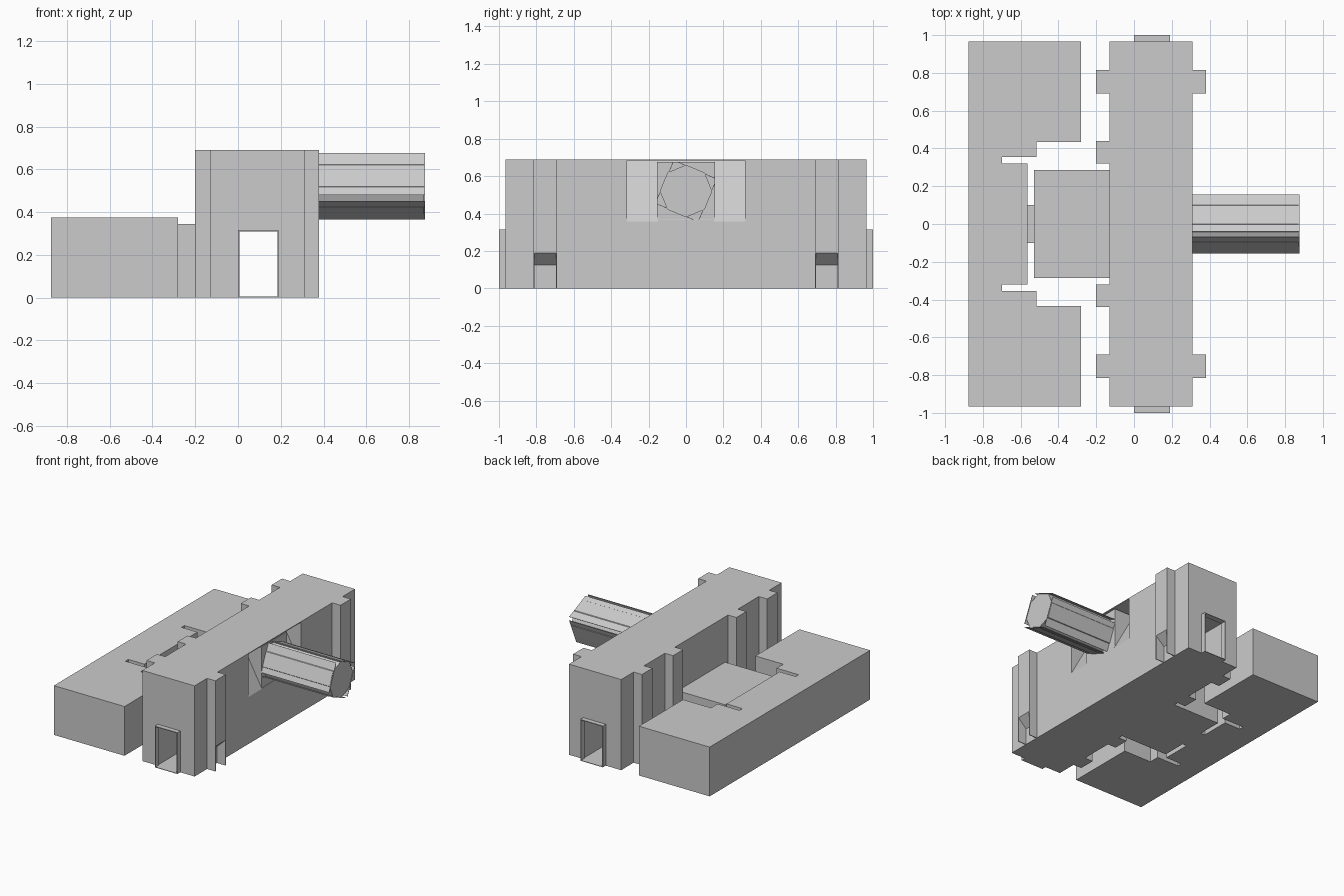
import bpy, bmesh, math
from mathutils import Vector

default = bpy.data.objects.get("Cube")
if default:
    bpy.data.objects.remove(default, do_unlink=True)

gray = bpy.data.materials.new("plain_gray")
gray.use_nodes = True
GRAY = (0.6, 0.6, 0.6, 1)
gray.diffuse_color = GRAY
gray.node_tree.nodes["Principled BSDF"].inputs["Base Color"].default_value = GRAY


def prism(name, profile, place, low, high):
    """Extrude a 2D profile; place(u, v, w) gives the 3D point."""
    bm = bmesh.new()
    base = [bm.verts.new(place(u, v, low)) for u, v in profile]
    face = bm.faces.new(base)
    ext = bmesh.ops.extrude_face_region(bm, geom=[face])
    shift = Vector(place(0, 0, high)) - Vector(place(0, 0, low))
    verts = [g for g in ext["geom"] if isinstance(g, bmesh.types.BMVert)]
    bmesh.ops.translate(bm, verts=verts, vec=shift)
    bmesh.ops.recalc_face_normals(bm, faces=bm.faces)
    mesh = bpy.data.meshes.new(name)
    bm.to_mesh(mesh)
    bm.free()
    mesh.materials.append(gray)
    obj = bpy.data.objects.new(name, mesh)
    bpy.context.collection.objects.link(obj)
    return obj


def along_x(u, v, w): return (w, u, v)
def along_y(u, v, w): return (u, w, v)
def along_z(u, v, w): return (u, v, w)


def box(name, x0, x1, y0, y1, z0, z1):
    return prism(name, [(x0, y0), (x1, y0), (x1, y1), (x0, y1)], along_z, z0, z1)


def cut(obj, cutter):
    mod = obj.modifiers.new("cut", "BOOLEAN")
    mod.operation = "DIFFERENCE"
    mod.solver = "EXACT"
    mod.object = cutter
    cutter.hide_render = True
    cutter.hide_viewport = True
    cutter.display_type = "WIRE"


# Long hall with a tunnel through its length and a sloped alcove
hall = box("hall", -0.13, 0.31, -0.965, 0.965, 0, 0.69)
cut(hall, box("tunnel_cutter", 0, 0.19, -1.2, 1.2, 0.004, 0.315))
cut(hall, prism("alcove_cutter", [(0.32, 0.34), (0.32, 0.684), (0.13, 0.684)],
                along_y, -0.315, 0.315))

# Thin door frames, and pillars on both long sides
T = 0.006
for s, side in ((-1, "front"), (1, "back")):
    y0, y1 = sorted((s * 0.96, s * 1.0))
    box(side + "_door_floor", 0, 0.19, y0, y1, 0, 0.004)
    box(side + "_door_lintel", 0, 0.19, y0, y1, 0.315 - T, 0.315)
    for x, jamb in ((0, "right"), (0.19 - T, "left")):
        box(f"{side}_door_{jamb}_jamb", x, x + T, y0, y1, 0, 0.315)

    for a, b, label in ((0.32, 0.44, "inner"), (0.69, 0.815, "outer")):
        y0, y1 = sorted((s * a, s * b))
        box(f"{side}_{label}_pillar", -0.2, -0.12, y0, y1, 0, 0.69)

    # Pillar with a sloped underside between two thin side fins
    prism(side + "_notched_pillar",
          [(0.3, 0.12), (0.31, 0.125), (0.38, 0.19), (0.38, 0.69), (0.3, 0.69)],
          along_y, y0, y1)
    for y, fin in ((y0, "near"), (y1 - T, "far")):
        box(f"{side}_{fin}_pillar_fin", 0.3, 0.38, y, y + T, 0, 0.2)

# Low annex behind the hall
box("annex", -0.53, -0.12, -0.285, 0.285, 0, 0.345)
box("annex_tab", -0.565, -0.52, -0.1, 0.1, 0, 0.335)

# Low side building with a stepped bay and two slots
half = [(-0.875, 0.965), (-0.28, 0.965), (-0.28, 0.435), (-0.515, 0.435),
        (-0.515, 0.355), (-0.7, 0.355), (-0.7, 0.32), (-0.565, 0.32)]
prism("side_building", half + [(x, -y) for x, y in reversed(half)], along_z, 0, 0.375)

# Mount inside the alcove, with a sloped lip underneath
box("barrel_mount", 0.15, 0.305, -0.155, 0.155, 0.365, 0.675)
prism("mount_lip", [(0.27, 0.33), (0.31, 0.35), (0.31, 0.365), (0.27, 0.365)],
      along_y, -0.15, 0.15)

# Eight-sided barrel wrapped by four thin tangent plates
AXIS = 0.52
ring = [(0.14 * math.cos(k * math.pi / 4), AXIS + 0.14 * math.sin(k * math.pi / 4))
        for k in range(8)]
prism("barrel", ring, along_x, 0.3, 0.87)
p, q = Vector((-0.155, -0.04)), Vector((-0.07, 0.155))
inward = Vector((q.y - p.y, p.x - q.x)).normalized() * 0.003
for k in range(4):
    c, s = math.cos(k * math.pi / 2), math.sin(k * math.pi / 2)
    plate = [(c * v.x - s * v.y, AXIS + s * v.x + c * v.y)
             for v in (p, q, q + inward, p + inward)]
    prism(f"barrel_plate_{k + 1}", plate, along_x, 0.3, 0.875)
